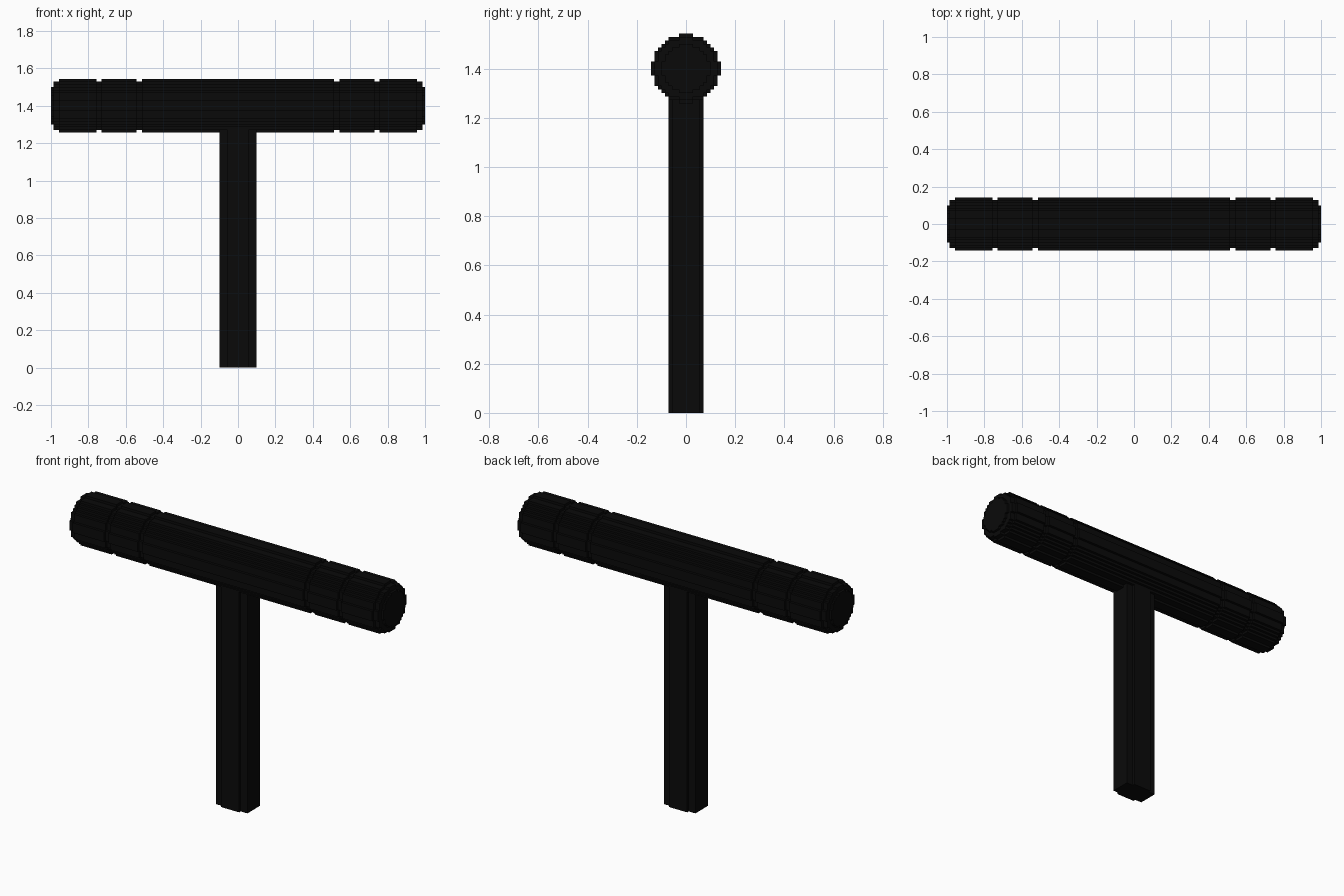
import bpy, bmesh, math
from mathutils import Vector

if "Cube" in bpy.data.objects:
    bpy.data.objects.remove(bpy.data.objects["Cube"])

U = 2 / 140          # size of one block step
HEAD_Z = 98          # head axis height, in steps

black = bpy.data.materials.new("black")
black.diffuse_color = (0.003, 0.003, 0.003, 1)
black.use_nodes = True
black.node_tree.nodes["Principled BSDF"].inputs["Base Color"].default_value = black.diffuse_color


def finish(name, bm):
    bmesh.ops.remove_doubles(bm, verts=bm.verts[:], dist=U * 0.01)
    bmesh.ops.dissolve_limit(bm, angle_limit=0.01, verts=bm.verts[:], edges=bm.edges[:])
    bmesh.ops.recalc_face_normals(bm, faces=bm.faces[:])
    mesh = bpy.data.meshes.new(name)
    bm.to_mesh(mesh)
    bm.free()
    mesh.materials.append(black)
    obj = bpy.data.objects.new(name, mesh)
    bpy.context.collection.objects.link(obj)
    return obj


def disc(radius):
    """Blocky circle as a set of (y, z) cells."""
    r = radius - 0.25
    return {(y, z) for y in range(-10, 10) for z in range(-10, 10)
            if math.hypot(y + 0.5, z + 0.5) <= r}


def blocky_bar(name, sections):
    """Bar along x from (x0, x1, cells) sections, keeping only outer faces."""
    bm = bmesh.new()

    def quad(points):
        bm.faces.new([bm.verts.new(Vector((x, y, z + HEAD_Z)) * U) for x, y, z in points])

    for i, (a, b, cells) in enumerate(sections):
        before = sections[i - 1][2] if i > 0 else set()
        after = sections[i + 1][2] if i + 1 < len(sections) else set()
        for y, z in cells:
            for dy in (0, 1):
                if (y + 2 * dy - 1, z) not in cells:
                    k = y + dy
                    quad([(a, k, z), (b, k, z), (b, k, z + 1), (a, k, z + 1)])
            for dz in (0, 1):
                if (y, z + 2 * dz - 1) not in cells:
                    k = z + dz
                    quad([(a, y, k), (b, y, k), (b, y + 1, k), (a, y + 1, k)])
            for x, other in ((a, before), (b, after)):
                if (y, z) not in other:
                    quad([(x, y, z), (x, y + 1, z), (x, y + 1, z + 1), (x, y, z + 1)])
    return finish(name, bm)


# Head: stepped ends and two shallow grooves on each side, mirrored about x = 0
half = [(70, 69, 7), (69, 67, 9), (67, 53, 10), (53, 51, 9), (51, 38, 10), (38, 36, 9)]
sections = [(-a, -b, disc(r)) for a, b, r in half]
sections.append((-36, 36, disc(10)))
sections += [(b, a, disc(r)) for a, b, r in reversed(half)]
blocky_bar("mallet_head", sections)

# Handle: rectangular post with stepped corners, set into the head
corner = [(7, 4), (4, 4), (4, 5)]
outline = (corner
           + [(-x, y) for x, y in reversed(corner)]
           + [(-x, -y) for x, y in corner]
           + [(x, -y) for x, y in reversed(corner)])
bm = bmesh.new()
base = bm.faces.new([bm.verts.new((x * U, y * U, 0)) for x, y in outline])
grown = bmesh.ops.extrude_face_region(bm, geom=[base], use_keep_orig=True)
top = [v for v in grown["geom"] if isinstance(v, bmesh.types.BMVert)]
bmesh.ops.translate(bm, verts=top, vec=(0, 0, 90 * U))
finish("handle", bm)
